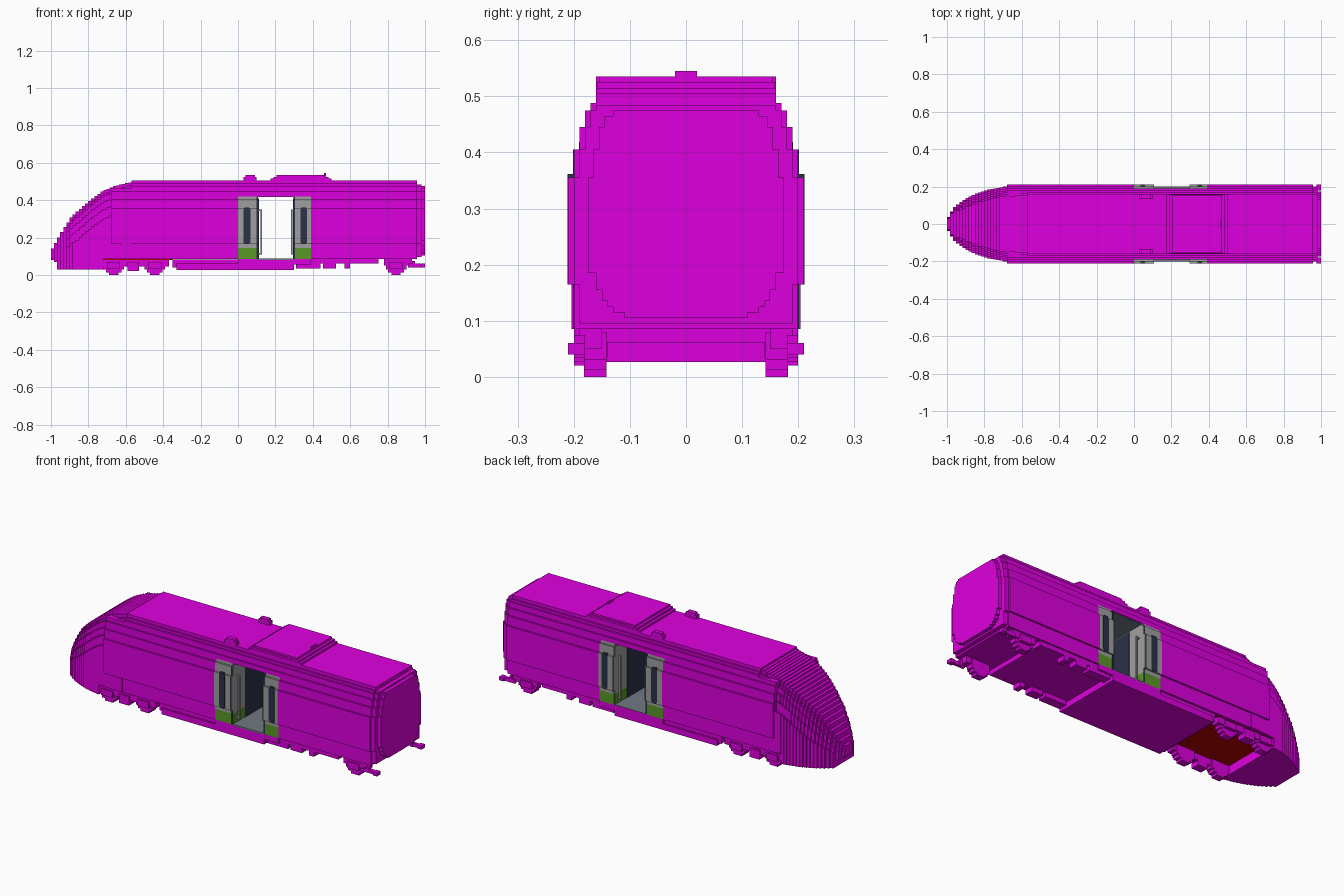
import bpy, bmesh

cube = bpy.data.objects.get("Cube")
if cube:
    bpy.data.objects.remove(cube, do_unlink=True)


def material(name, rgb):
    m = bpy.data.materials.new(name)
    m.use_nodes = True
    m.diffuse_color = (*rgb, 1)
    m.node_tree.nodes["Principled BSDF"].inputs["Base Color"].default_value = (*rgb, 1)
    return m


MAGENTA = material("magenta", (0.73, 0, 0.73))
GREY = material("door grey", (0.35, 0.35, 0.35))
NAVY = material("dark navy", (0.024, 0.032, 0.063))
GREEN = material("green", (0.1, 0.31, 0.02))
RED = material("dark red", (0.48, 0, 0))
INTERIOR = material("interior blue grey", (0.16, 0.19, 0.23))


def finish(name, bm, mat):
    bmesh.ops.recalc_face_normals(bm, faces=bm.faces)
    me = bpy.data.meshes.new(name)
    bm.to_mesh(me)
    bm.free()
    me.materials.append(mat)
    ob = bpy.data.objects.new(name, me)
    bpy.context.collection.objects.link(ob)


def add_box(bm, x, y, z):
    """Box from (low, high) ranges."""
    vs = bmesh.ops.create_cube(bm, size=1)["verts"]
    for v in vs:
        for i, r in enumerate((x, y, z)):
            v.co[i] = (r[0] + r[1]) / 2 + v.co[i] * (r[1] - r[0])


def boxes(name, mat, ranges, both_sides=False):
    bm = bmesh.new()
    for x, y, z in ranges:
        add_box(bm, x, y, z)
        if both_sides:
            add_box(bm, x, (-y[1], -y[0]), z)
    finish(name, bm, mat)


def add_prism(bm, levels, x0, x1, lo=0, hi=1):
    """Stepped symmetric cross-section, clipped in height, extruded along x."""
    side = []
    for z0, z1, h in levels:
        z0, z1 = max(z0, lo), min(z1, hi)
        if z1 - z0 > 1e-5:
            side += [(h, z0), (h, z1)]
    ring = side + [(-h, z) for h, z in reversed(side)]
    a, b = [[bm.verts.new((x, y, z)) for y, z in ring] for x in (x0, x1)]
    bm.faces.new(a)
    bm.faces.new(b)
    for i in range(len(ring)):
        j = (i + 1) % len(ring)
        bm.faces.new((a[i], a[j], b[j], b[i]))


def prism(name, mat, levels, *span):
    bm = bmesh.new()
    add_prism(bm, levels, *span)
    finish(name, bm, mat)


def stack(bottom, steps):
    """Turn (top, half width) steps into contiguous levels."""
    out = []
    for top, h in steps:
        out.append((bottom, top, h))
        bottom = top
    return out


# Carriage shell, split round the doorway
BODY = stack(0.085, [(0.165, 0.20), (0.355, 0.21), (0.405, 0.20), (0.445, 0.19),
                     (0.475, 0.18), (0.488, 0.17), (0.505, 0.16)])
prism("front_body", MAGENTA, BODY, -0.68, 0, 0, 0.465)
prism("front_roof", MAGENTA, BODY, -0.57, 0, 0.465, 1)
prism("door_header", MAGENTA, BODY, 0, 0.39, 0.42, 1)
prism("rear_body", MAGENTA, BODY, 0.39, 0.957)

# Rear end, stepped in from the shell
END = stack(0.105, [(0.115, 0.11), (0.125, 0.13), (0.135, 0.14), (0.155, 0.15),
                    (0.185, 0.16), (0.355, 0.175), (0.405, 0.165),
                    (0.445, 0.155), (0.465, 0.145), (0.475, 0.13)])
prism("rear_surround", MAGENTA, [(a, b, h - 0.01) for a, b, h in BODY], 0.957, 0.98, 0.095, 0.485)
prism("rear_end", MAGENTA, END, 0.98, 1)

# Nose, built from thin upright slices: x, top, half width, bottom
NOSE = [(-1.0, 0.13, 0.02, 0.08), (-0.985, 0.15, 0.05, 0.07), (-0.965, 0.19, 0.085, 0.03),
        (-0.93, 0.25, 0.115, 0.03), (-0.89, 0.31, 0.14, 0.03), (-0.83, 0.365, 0.168, 0.03),
        (-0.77, 0.415, 0.186, 0.03), (-0.72, 0.45, 0.195, 0.03), (-0.66, 0.475, 0.2, 0.085),
        (-0.56, 0.5, 0.205, 0.085)]
SHOULDER = [(0.15, 0), (0.1, 0.01), (0.06, 0.02), (0.03, 0.03), (0.017, 0.04), (0, 0.05)]


def nose_at(x):
    for p, q in zip(NOSE, NOSE[1:]):
        if x <= q[0]:
            t = (x - p[0]) / (q[0] - p[0])
            return [p[i] + t * (q[i] - p[i]) for i in (1, 2)] + [p[3]]


bm = bmesh.new()
count, x_tip, x_root = 26, -1.0, -0.57
step = (x_root - x_tip) / count
for i in range(count):
    x0 = x_tip + i * step
    top, half, low = nose_at(x0 + step / 2)
    if x0 > -0.73:
        low = 0.085
    shrink = min(1, (top - low) / 0.3)
    add_prism(bm, stack(low, [(top - d * shrink, half - inset * shrink)
                              for d, inset in SHOULDER]), x0, x0 + step)
finish("nose", bm, MAGENTA)

# Sliding doors with a green foot, a tall window and dark edge seams
SEAM = [(a, b, h + 0.001) for a, b, h in BODY]
for name, x0, x1, mid, edge in (("front", 0, 0.108, 0.048, 0.102),
                                ("rear", 0.297, 0.39, 0.352, 0.302)):
    prism(name + "_door_foot", GREEN, BODY, x0, x1, 0.085, 0.145)
    prism(name + "_door", GREY, BODY, x0, x1, 0.145, 0.42)
    boxes(name + "_door_window", NAVY,
          [((mid - 0.018, mid + 0.018), (0.2, 0.211), (0.172, 0.355)),
           ((mid - 0.012, mid + 0.012), (0.2, 0.211), (0.165, 0.362))], True)
    prism(name + "_door_seam", NAVY, SEAM, edge - 0.003, edge + 0.003, 0.086, 0.419)

# Vestibule between the doors
boxes("vestibule_floor", INTERIOR, [((0.108, 0.297), (-0.2, 0.2), (0.08, 0.088))])
boxes("vestibule_ceiling", INTERIOR, [((0.108, 0.297), (-0.185, 0.185), (0.416, 0.422))])
boxes("partition_panel", NAVY, [(x, (-0.095, 0.095), (0.088, 0.41))
                                for x in ((0.106, 0.111), (0.294, 0.299))])
rails = []
for wall, post in ((0.108, 0.124), (0.297, 0.288)):
    rails.append(((post - 0.004, post + 0.004), (0.16, 0.17), (0.11, 0.35)))
    for z in (0.11, 0.342):
        rails.append(((min(wall, post), max(wall, post)), (0.16, 0.17), (z, z + 0.008)))
boxes("handrails", GREY, rails, True)

# Roof equipment
boxes("roof_unit", MAGENTA, [((x0, x1), (-h, h), (0.5, z)) for x0, x1, z, h in
                             ((0.175, 0.5, 0.515, 0.16), (0.19, 0.485, 0.525, 0.158),
                              (0.205, 0.47, 0.535, 0.155))])
boxes("roof_vent", MAGENTA, [((0.03, 0.1), (0.135, 0.16), (0.5, 0.525)),
                             ((0.04, 0.09), (0.135, 0.16), (0.52, 0.535))], True)
boxes("roof_aerial", MAGENTA, [((0.46, 0.47), (-0.02, 0.02), (0.53, 0.545))])

# Underframe
boxes("underframe", MAGENTA, [((-0.35, 0.3), (-0.19, 0.19), (0.04, 0.084)),
                              ((-0.33, 0.3), (-0.2, 0.2), (0.027, 0.06)),
                              ((0.3, 0.75), (-0.19, 0.19), (0.06, 0.086))])
boxes("door_sill", MAGENTA, [((0, 0.39), (0.17, 0.2), (0.055, 0.0855))], True)
boxes("underfloor_box", MAGENTA, [((x, x + w), (0.14, 0.19), (0.035, 0.065))
                                  for x, w in ((0.31, 0.13), (0.455, 0.07), (0.57, 0.03))], True)
boxes("nose_bay_underside", RED, [((-0.727, -0.35), (-0.185, 0.185), (0.079, 0.086))])


# Bogies with stepped square-cut wheels
def wheel(x):
    return [((x - w, x + w), (0.142, 0.182), (z, 0.08))
            for w, z in ((0.055, 0.03), (0.042, 0.013), (0.025, 0))]


boxes("front_bogie_wheel", MAGENTA, wheel(-0.665) + wheel(-0.445), True)
boxes("rear_bogie_wheel", MAGENTA, wheel(0.845), True)
boxes("front_bogie_frame", MAGENTA, [((-0.73, -0.37), (0.15, 0.19), (0.045, 0.08)),
                                     ((-0.59, -0.53), (0.15, 0.2), (0.02, 0.07)),
                                     ((-0.7, -0.63), (0.18, 0.2), (0.035, 0.07)),
                                     ((-0.48, -0.41), (0.18, 0.2), (0.035, 0.07))], True)
boxes("rear_bogie_frame", MAGENTA, [((0.78, 0.93), (0.15, 0.19), (0.05, 0.086)),
                                    ((0.81, 0.88), (0.18, 0.2), (0.035, 0.07))], True)
boxes("rear_step_bar", MAGENTA, [((0.91, 0.99), (0.185, 0.2), (0.04, 0.06)),
                                 ((0.93, 0.945), (0.18, 0.2), (0.04, 0.075)),
                                 ((0.975, 1.0), (0.18, 0.21), (0.04, 0.06))], True)
